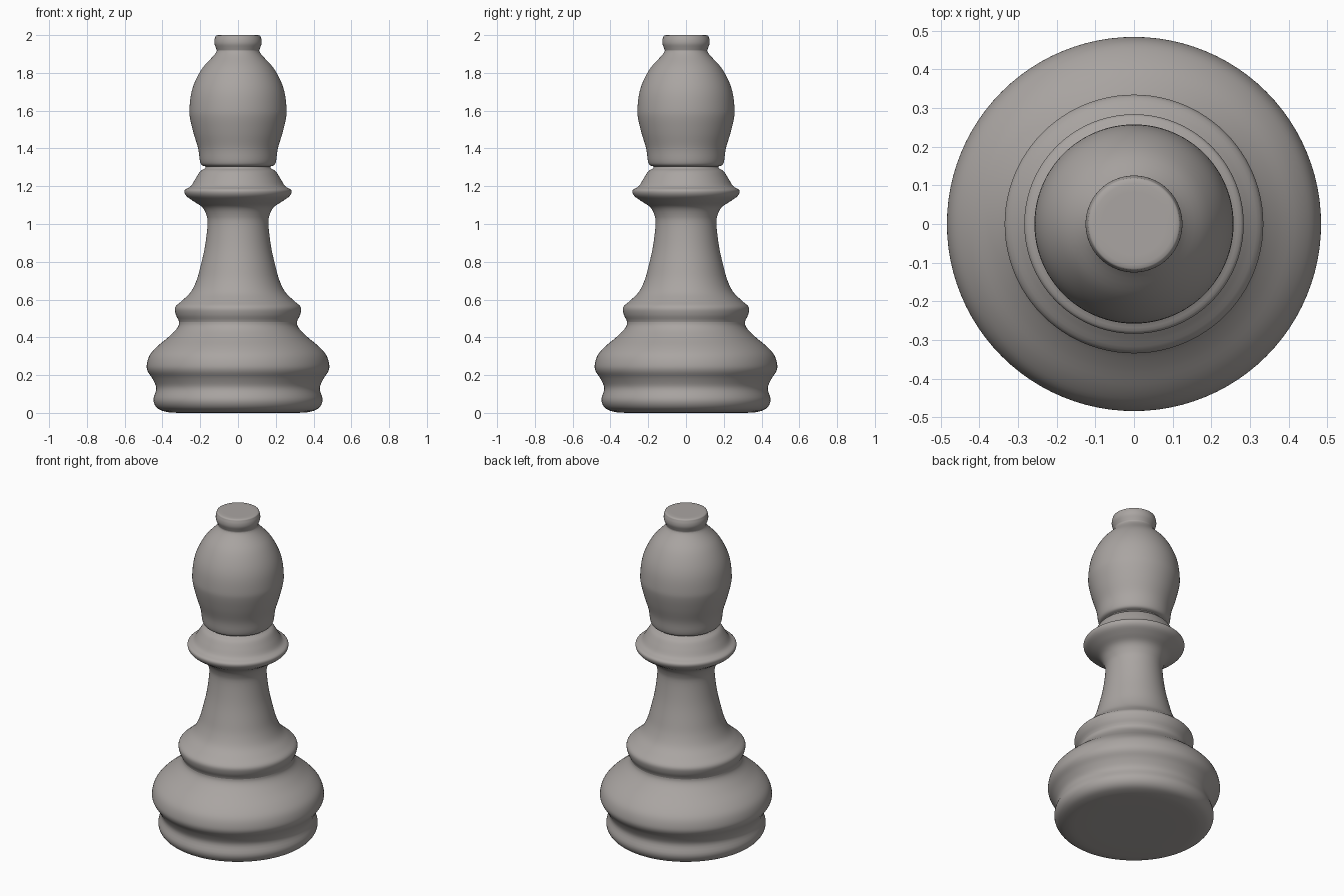
import bpy, bmesh, math
from mathutils import Vector

if "Cube" in bpy.data.objects:
    bpy.data.objects.remove(bpy.data.objects["Cube"])

SEGMENTS = 96
STEPS = 4

grey = bpy.data.materials.new("warm grey")
grey.diffuse_color = (0.40, 0.375, 0.36, 1)
grey.use_nodes = True
grey.node_tree.nodes["Principled BSDF"].inputs["Base Color"].default_value = grey.diffuse_color

# Turned profile (radius, height), one run per part; runs share end points
PARTS = {
    "base": [(0, 0), (0.30, 0), (0.385, 0.007), (0.43, 0.028), (0.448, 0.07),
             (0.433, 0.13), (0.452, 0.18), (0.478, 0.22), (0.483, 0.255),
             (0.468, 0.305), (0.43, 0.35), (0.37, 0.40), (0.325, 0.445), (0.312, 0.48)],
    "stem": [(0.312, 0.48), (0.329, 0.52), (0.332, 0.56), (0.295, 0.595), (0.25, 0.64),
             (0.22, 0.70), (0.20, 0.77), (0.175, 0.88), (0.161, 1.0), (0.168, 1.05)],
    "collar": [(0.168, 1.05), (0.19, 1.09), (0.235, 1.12), (0.275, 1.15), (0.282, 1.18),
               (0.25, 1.2), (0.225, 1.24), (0.20, 1.278), (0.176, 1.294), (0.172, 1.304)],
    "head": [(0.172, 1.304), (0.192, 1.312), (0.202, 1.335), (0.211, 1.40), (0.235, 1.48),
             (0.254, 1.56), (0.257, 1.61), (0.248, 1.69), (0.225, 1.76), (0.185, 1.83),
             (0.13, 1.89), (0.113, 1.915)],
    "finial": [(0.113, 1.915), (0.116, 1.93), (0.125, 1.957), (0.121, 1.987),
               (0.104, 2.0), (0, 2.0)],
}

# Whole profile in one list, so the curve runs smoothly across the joins
profile = []
for run in PARTS.values():
    profile += [Vector(p) for p in run[1 if profile else 0:]]


def smooth_span(i):
    """Points of the smooth curve from profile point i to the next."""
    last = len(profile) - 1
    p0, p1 = profile[max(i - 1, 0)], profile[i]
    p2, p3 = profile[i + 1], profile[min(i + 2, last)]
    out = []
    for s in range(STEPS):
        t = s / STEPS
        v = 0.5 * (2 * p1 + (p2 - p0) * t + (2 * p0 - 5 * p1 + 4 * p2 - p3) * t * t
                   + (3 * p1 - p0 - 3 * p2 + p3) * t ** 3)
        out.append((max(v.x, 0), min(max(v.y, 0), 2)))
    return out


def lathe(name, points):
    """Turn a profile around z into a smooth object."""
    bm = bmesh.new()
    rings = []
    for r, z in points:
        if r < 1e-5:
            rings.append([bm.verts.new((0, 0, z))] * SEGMENTS)
        else:
            rings.append([bm.verts.new((r * math.cos(a), r * math.sin(a), z))
                          for a in (2 * math.pi * k / SEGMENTS for k in range(SEGMENTS))])
    for low, high in zip(rings, rings[1:]):
        for k in range(SEGMENTS):
            n = (k + 1) % SEGMENTS
            corners = list(dict.fromkeys((low[k], low[n], high[n], high[k])))
            bm.faces.new(corners).smooth = True
    mesh = bpy.data.meshes.new(name)
    bm.to_mesh(mesh)
    bm.free()
    mesh.materials.append(grey)
    obj = bpy.data.objects.new(name, mesh)
    bpy.context.collection.objects.link(obj)
    return obj


# Base, stem, collar, head and finial
start = 0
for name, run in PARTS.items():
    end = start + len(run) - 1
    points = [p for i in range(start, end) for p in smooth_span(i)]
    lathe(name, points + [tuple(profile[end])])
    start = end
